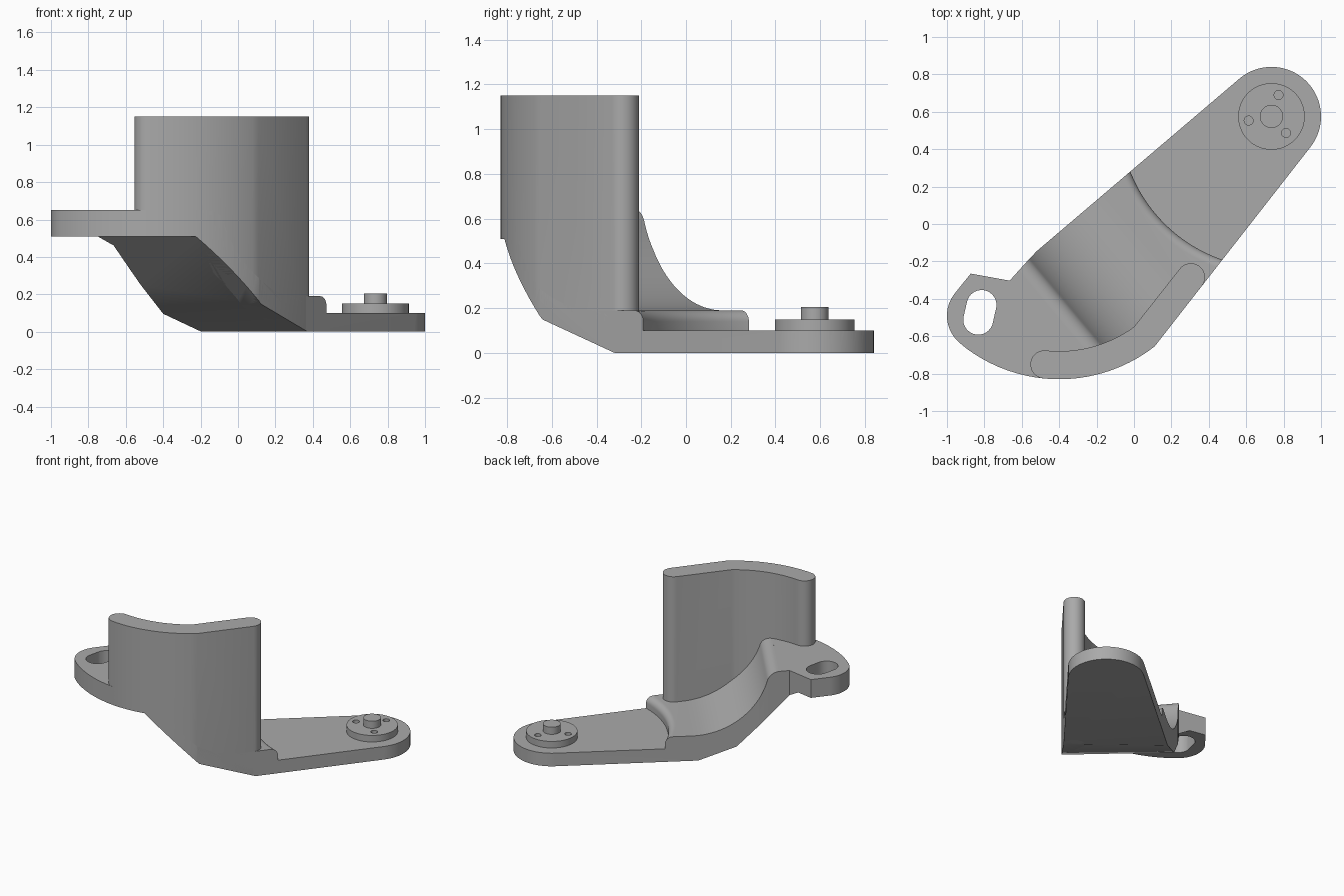
import bpy, bmesh
from math import sin, cos, radians, atan2, hypot
from mathutils import Vector

if "Cube" in bpy.data.objects:
    bpy.data.objects.remove(bpy.data.objects["Cube"])

grey = bpy.data.materials.new("plain grey")
grey.use_nodes = True
COLOUR = (0.4, 0.4, 0.4, 1)
grey.diffuse_color = COLOUR
grey.node_tree.nodes["Principled BSDF"].inputs["Base Color"].default_value = COLOUR


def arc(cx, cy, r, a0, a1, n):
    angles = [radians(a0 + (a1 - a0) * i / n) for i in range(n + 1)]
    return [(cx + r * cos(a), cy + r * sin(a)) for a in angles]


def sweep(name, points, offset):
    """Solid made by moving one flat polygon along an offset."""
    bm = bmesh.new()
    face = bm.faces.new([bm.verts.new(p) for p in points])
    moved = bmesh.ops.extrude_face_region(bm, geom=[face])["geom"]
    verts = [v for v in moved if isinstance(v, bmesh.types.BMVert)]
    bmesh.ops.translate(bm, verts=verts, vec=offset)
    bmesh.ops.recalc_face_normals(bm, faces=bm.faces)
    mesh = bpy.data.meshes.new(name)
    bm.to_mesh(mesh)
    bm.free()
    mesh.materials.append(grey)
    obj = bpy.data.objects.new(name, mesh)
    bpy.context.collection.objects.link(obj)
    return obj


def prism(name, outline, z0, z1):
    return sweep(name, [(x, y, z0) for x, y in outline], (0, 0, z1 - z0))


def cross_prism(name, profile, direction):
    """Side profile (distance, z) swept level across the given direction."""
    d = Vector((*direction, 0)).normalized()
    side = Vector((d.y, -d.x, 0))
    return sweep(name, [d * s + Vector((0, 0, z)) - side * 2 for s, z in profile], side * 4)


def cut(obj, cutters):
    for c in cutters:
        c.hide_render = True
        c.hide_set(True)
        mod = obj.modifiers.new(c.name, 'BOOLEAN')
        mod.operation, mod.solver, mod.object = 'DIFFERENCE', 'EXACT', c
    # bake the cuts so that shading applies to the finished faces
    bpy.context.view_layer.update()
    done = obj.evaluated_get(bpy.context.evaluated_depsgraph_get())
    mesh = bpy.data.meshes.new_from_object(done)
    obj.modifiers.clear()
    obj.data = mesh


BEND = (-0.4, 0)        # centre of the curved front wall
HUB = (0.735, 0.575)    # centre of the round arm end
OUTER, THICK = 0.83, 0.15

# plan outline of arm and slotted ear
outline = arc(*HUB, 0.265, -38.4, 130, 32)
outline += [(-0.52, -0.145), (-0.572, -0.2), (-0.665, -0.303), (-0.873, -0.265)]
outline += arc(-0.81, -0.49, 0.19, 140, 230, 16)
outline += arc(*BEND, OUTER, 230, 264, 10)[1:] + arc(*BEND, OUTER, 264, 308, 16)[1:]
arm = prism("bracket_arm", outline, 0, 0.65)

# upright wall: straight run, curved run, two round ends
edge = Vector(outline[0]) - Vector(outline[-1])
heading = atan2(edge.y, edge.x) * 57.29578
mid = OUTER - THICK / 2
tip = Vector(arc(*BEND, mid, 264, 264, 1)[0])
corner = Vector(outline[-1])
normal = Vector((-edge.y, edge.x)).normalized()
end = corner + edge.normalized() * 0.41 + normal * THICK / 2
plan = arc(*BEND, OUTER, 264, 308, 16)
plan += arc(*end, THICK / 2, heading - 90, heading + 90, 14)
plan += arc(*BEND, OUTER - THICK, 306, 264, 16)
plan += arc(*tip, THICK / 2, 84, 264, 14)[1:-1]
wall = prism("curved_wall", plan, 0, 1.15)

# sloping underside
ramp = cross_prism("ramp_cutter", [(0.2, -0.08), (-1.2, 0.431), (-1.2, -0.08)], (0.621, 0.784))
slope = cross_prism("slope_cutter",
                    [(-0.114, -0.1), (-0.734, 0.51), (-1.6, 0.51), (-1.6, -0.1)], (1, 1))

# hollow sweep on the top side, with a rounded crest
hollow = arc(-0.02, 0.74, 0.55, 270, 196, 28) + arc(-0.631, 0.564, 0.0857, 16, 90, 10)[1:]
hollow += [(-0.631, 0.8), (2, 0.8), (2, 0.19)]
channel = cross_prism("channel_cutter", hollow, (0.767, 0.641))

# round clearance around the hub, with a softened lip
lip = [(0, 0.1)] + arc(0.86, 0.14, 0.05, 180, 90, 8)
lip.insert(1, (0.81, 0.1))
lip += [(0.86, 0.3), (0, 0.3)]
bm = bmesh.new()
ring = [bm.verts.new((r, 0, z)) for r, z in lip]
lines = [bm.edges.new(pair) for pair in zip(ring, ring[1:])]
bmesh.ops.spin(bm, geom=ring + lines, axis=(0, 0, 1), cent=(0, 0, 0),
               angle=radians(360), steps=96)
bmesh.ops.remove_doubles(bm, verts=bm.verts, dist=0.0005)
bmesh.ops.recalc_face_normals(bm, faces=bm.faces)
pocket_mesh = bpy.data.meshes.new("pocket_cutter")
bm.to_mesh(pocket_mesh)
bm.free()
pocket_mesh.materials.append(grey)
pocket = bpy.data.objects.new("pocket_cutter", pocket_mesh)
pocket.location = (*HUB, 0)
bpy.context.collection.objects.link(pocket)

# slot through the ear
slot_plan = arc(-0.815, -0.433, 0.08, -8, 172, 14) + arc(-0.833, -0.512, 0.08, 172, 352, 14)
slot = prism("slot_cutter", slot_plan, 0.3, 0.9)

cut(arm, [channel, pocket, slot, ramp, slope])
cut(wall, [ramp, slope])

# hub disc with three small holes, and centre pin
disc = prism("hub_disc", arc(*HUB, 0.178, 0, 354, 59), 0.1, 0.15)
holes = [prism("hole_cutter", arc(x, y, 0.024, 0, 345, 23), 0.102, 0.2)
         for x, y in ((0.773, 0.69), (0.813, 0.487), (0.613, 0.553))]
cut(disc, holes)
pin = prism("hub_pin", arc(*HUB, 0.062, 0, 350, 35), 0.14, 0.205)

for obj in (arm, wall, disc, pin):
    bpy.ops.object.select_all(action='DESELECT')
    obj.select_set(True)
    bpy.context.view_layer.objects.active = obj
    bpy.ops.object.shade_smooth_by_angle(angle=radians(25))
